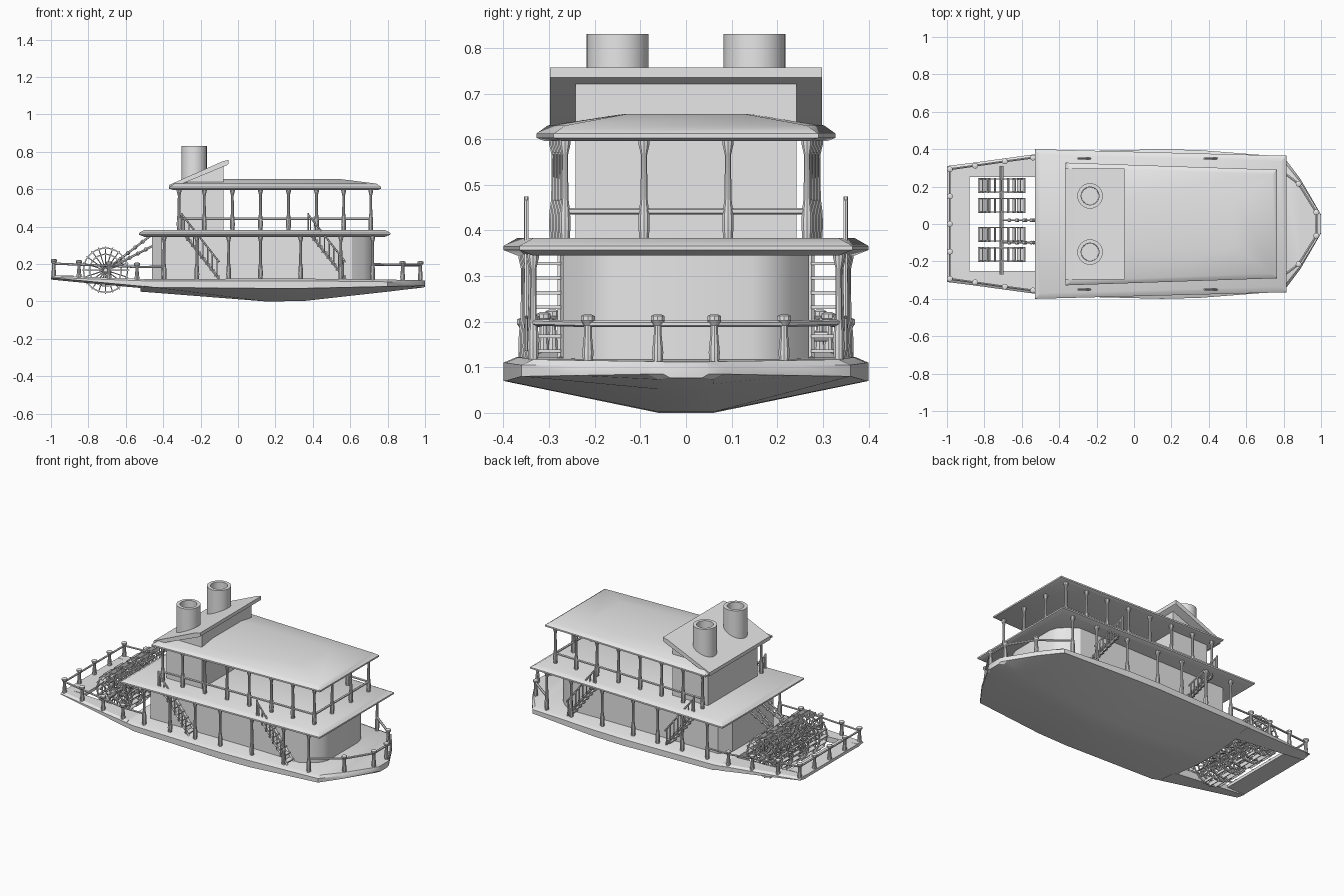
import bpy, bmesh, math
from mathutils import Vector, Matrix

if "Cube" in bpy.data.objects:
    bpy.data.objects.remove(bpy.data.objects["Cube"])

grey = bpy.data.materials.new("plain grey")
grey.use_nodes = True
grey.diffuse_color = (0.8, 0.8, 0.8, 1)
grey.node_tree.nodes["Principled BSDF"].inputs["Base Color"].default_value = (0.8, 0.8, 0.8, 1)
parts = []


def finish(name, bm):
    bmesh.ops.recalc_face_normals(bm, faces=bm.faces)
    mesh = bpy.data.meshes.new(name)
    bm.to_mesh(mesh)
    bm.free()
    mesh.materials.append(grey)
    obj = bpy.data.objects.new(name, mesh)
    bpy.context.collection.objects.link(obj)
    parts.append(obj)


def loft(bm, rings):
    """Skin a row of equal closed rings and cap both ends."""
    rows = [[bm.verts.new(p) for p in ring] for ring in rings]
    n = len(rows[0])
    for a, b in zip(rows, rows[1:]):
        for i in range(n):
            j = (i + 1) % n
            bm.faces.new((a[i], a[j], b[j], b[i]))
    bm.faces.new(rows[0])
    bm.faces.new(rows[-1])


def turned(bm, x, y, z, profile, n=10):
    """Lathe a (radius, height) profile about a vertical axis."""
    angles = [math.tau * i / n for i in range(n)]
    loft(bm, [[(x + r * math.cos(t), y + r * math.sin(t), z + h) for t in angles]
              for r, h in profile])


def rod(bm, a, b, r, n=6):
    a, b = Vector(a), Vector(b)
    d = b - a
    m = Matrix.Translation((a + b) / 2) @ d.to_track_quat("Z", "Y").to_matrix().to_4x4()
    bmesh.ops.create_cone(bm, cap_ends=True, segments=n, radius1=r, radius2=r,
                          depth=d.length, matrix=m)


def path(bm, points, r):
    for a, b in zip(points, points[1:]):
        rod(bm, a, b, r)


def box(bm, centre, size, turn=Matrix()):
    m = Matrix.Translation(centre) @ turn @ Matrix.Diagonal((*size, 1))
    bmesh.ops.create_cube(bm, size=1, matrix=m)


def ring(bm, centre, radius, thick, n=40):
    """Thin square-section hoop about the y axis."""
    rows = []
    for i in range(n):
        t = math.tau * i / n
        rows.append([bm.verts.new((centre[0] + (radius + p) * math.cos(t), centre[1] + q,
                                   centre[2] + (radius + p) * math.sin(t)))
                     for p, q in ((-thick, -thick), (thick, -thick), (thick, thick), (-thick, thick))])
    for a, b in zip(rows, rows[1:] + rows[:1]):
        for i in range(4):
            j = (i + 1) % 4
            bm.faces.new((a[i], a[j], b[j], b[i]))


def quad(x0, x1, w0, w1, z, inset=0):
    x0, x1, w0, w1 = x0 + inset, x1 - inset, w0 - inset, w1 - inset
    return [(x0, -w0, z), (x1, -w1, z), (x1, w1, z), (x0, w0, z)]


def side_slab(bm, outline, half):
    loft(bm, [[(x, y, z) for x, z in outline] for y in (-half, half)])


# Hull: x, half width, deck height, chine height, keel height
bm = bmesh.new()
stations = [(-.52, .375, .12, .085, .052), (-.45, .385, .12, .075, .047), (.15, .4, .122, .07, 0),
            (.35, .395, .122, .07, .002), (.8, .36, .117, .08, .052), (.89, .24, .115, .082, .063),
            (.98, .085, .113, .085, .073), (1, .05, .112, .085, .077)]
rings = []
for x, w, top, chine, keel in stations:
    half = [(min(.06, w * .7), keel), (w, chine), (w, top - .012), (w * .93, top)]
    rings.append([(x, y, z) for y, z in half] + [(x, -y, z) for y, z in reversed(half)])
loft(bm, rings)
finish("hull", bm)

# Stern frame around the open wheel well
bm = bmesh.new()
for s in (-1, 1):
    loft(bm, [[(x, s * .25, low - .01), (x, s * w, low), (x, s * w, top - .01),
               (x, s * (w - .015), top), (x, s * .25, top)]
              for x, w, low, top in ((-.5, .377, .08, .12), (-.88, .325, .115, .134), (-1, .31, .127, .14))])
loft(bm, [quad(-1, -.88, .25, .25, .12), quad(-1, -.88, .25, .25, .138)])
finish("stern_frame", bm)

# Lower cabin with chamfered ends
bm = bmesh.new()
half = [(-.46, .2), (-.41, .27), (.61, .27), (.67, .23), (.71, .19), (.725, .145)]
outline = half + [(x, -y) for x, y in reversed(half)]
loft(bm, [[(x, y, z) for x, y in outline] for z in (.11, .36)])
finish("lower_cabin", bm)

# Upper deck and canopy, both with bevelled rims
bm = bmesh.new()
loft(bm, [quad(-.53, .815, .4, .365, z, i) for z, i in ((.345, .03), (.357, 0), (.366, 0), (.383, .03))])
finish("upper_deck", bm)

bm = bmesh.new()
loft(bm, [quad(-.365, .765, .328, .29, z, i)
          for z, i in ((.596, .018), (.603, 0), (.612, 0), (.63, .025))]
     + [quad(-.1, .54, .14, .13, .655)])
finish("canopy", bm)

# Pilot house with its sloping roof
bm = bmesh.new()
side_slab(bm, [(-.32, .37), (-.078, .37), (-.078, .73), (-.32, .62)], .242)
finish("pilot_house", bm)
bm = bmesh.new()
side_slab(bm, [(-.37, .6), (-.06, .728), (-.05, .735), (-.05, .757), (-.08, .75), (-.37, .622)], .298)
finish("pilot_roof", bm)

# Chimneys
bm = bmesh.new()
for s in (-1, 1):
    turned(bm, -.235, s * .15, 0, [(.068, .62), (.068, .83), (.048, .83), (.046, .715)], 24)
finish("chimneys", bm)

# Tall turned posts
def tall_profile(h):
    return [(.011, 0), (.013, .03), (.012, .06), (.008, .09), (.007, h - .04), (.013, h - .015), (.013, h)]

bm = bmesh.new()
for s in (-1, 1):
    for x in (-.395, -.22, -.05, .12, .335, .55, .72):
        turned(bm, x, s * (.355 - .018 * (x + .4)), .115, tall_profile(.24))
finish("lower_posts", bm)


def upper_y(x):
    return .288 - .022 * (x + .32)

bm = bmesh.new()
for s in (-1, 1):
    for x in (-.315, -.18, -.03, .12, .27, .42, .565, .71):
        turned(bm, x, s * upper_y(x), .38, tall_profile(.225))
    turned(bm, .71, s * .092, .38, tall_profile(.225))
finish("upper_posts", bm)

bm = bmesh.new()
path(bm, [(-.315, -upper_y(-.315), .442), (.71, -upper_y(.71), .442),
          (.71, upper_y(.71), .442), (-.315, upper_y(-.315), .442)], .007)
finish("upper_rail", bm)

# Bow and stern railings with short capped posts
short = [(.011, 0), (.013, .02), (.009, .06), (.009, .08), (.016, .09), (.016, .1), (.008, .104)]
bow = [(.88, .215), (.975, .062)]
stern = [(-.54, .355), (-.69, .335), (-.85, .312), (-.985, .293), (-.985, .148)]
bm = bmesh.new()
for s in (-1, 1):
    for x, y in bow:
        turned(bm, x, s * y, .112, short)
finish("bow_posts", bm)
bm = bmesh.new()
path(bm, [(.72, -.335, .198)] + [(x, -y, .195) for x, y in bow]
     + [(x, y, .195) for x, y in reversed(bow)] + [(.72, .335, .198)], .007)
finish("bow_rail", bm)


def stern_z(x):
    return .118 - .04 * (x + .5)

bm = bmesh.new()
turned(bm, -.985, 0, stern_z(-1) - .015, short)
for s in (-1, 1):
    for x, y in stern:
        turned(bm, x, s * y, stern_z(x) - .015, short)
finish("stern_posts", bm)
bm = bmesh.new()
for s in (-1, 1):
    path(bm, [(-.395, s * .355, .185)] + [(x, s * y, stern_z(x) + .065) for x, y in stern]
         + [(-.985, 0, stern_z(-1) + .065)], .006)
finish("stern_rail", bm)

# Stairs on both sides, with balusters and handrail
bm = bmesh.new()
steps = 8
for s in (-1, 1):
    for x0 in (-.3, .375):
        top, foot = Vector((x0, 0, .375)), Vector((x0 + .2, 0, .12))
        for y in (.275, .338):
            off = Vector((0, s * y, 0))
            rod(bm, top + off, foot + off, .007, 4)
        out = Vector((0, s * .35, 0))
        lift = Vector((0, 0, .09))
        rod(bm, top + out + lift, foot + out + lift, .005)
        for i in range(steps):
            p = top.lerp(foot, (i + .5) / steps)
            box(bm, p + Vector((0, s * .307, 0)), (.03, .066, .007))
            rod(bm, p + out, p + out + lift, .004)
        rod(bm, top + out, top + out + lift * 1.1, .005)
finish("stairs", bm)

# Four paddle wheels on one axle
bm = bmesh.new()
hub = Vector((-.708, 0, .167))
blades = 20
for y in (.205, .1, -.055, -.163):
    for edge in (-.036, .036):
        c = hub + Vector((0, y + edge, 0))
        for radius in (.118, .085, .03):
            ring(bm, c, radius, .0035)
        for i in range(blades):
            t = math.tau * i / blades
            rod(bm, c, c + .12 * Vector((math.cos(t), 0, math.sin(t))), .0028, 4)
    for i in range(blades):
        turn = Matrix.Rotation(-math.tau * i / blades, 4, "Y")
        box(bm, hub + Vector((0, y, 0)) + turn @ Vector((.115, 0, 0)), (.024, .08, .005), turn)
rod(bm, hub + Vector((0, -.27, 0)), hub + Vector((0, .31, 0)), .011, 10)
finish("paddle_wheels", bm)

# Struts from the wheel axle up to the deck
bm = bmesh.new()
for y in (.02, -.1):
    for rise, reach in ((.35, -.47), (.3, -.45)):
        a, b = hub + Vector((0, y, 0)), Vector((reach, y, rise))
        rod(bm, a, b, .006)
        for i in range(1, 6):
            m = Matrix.Translation(a.lerp(b, i / 6))
            bmesh.ops.create_uvsphere(bm, u_segments=8, v_segments=5, radius=.011, matrix=m)
finish("wheel_struts", bm)

# Smooth rounded parts while keeping edges crisp
bpy.ops.object.select_all(action="DESELECT")
for obj in parts:
    obj.select_set(True)
bpy.context.view_layer.objects.active = parts[0]
bpy.ops.object.shade_smooth_by_angle(angle=math.radians(30))
